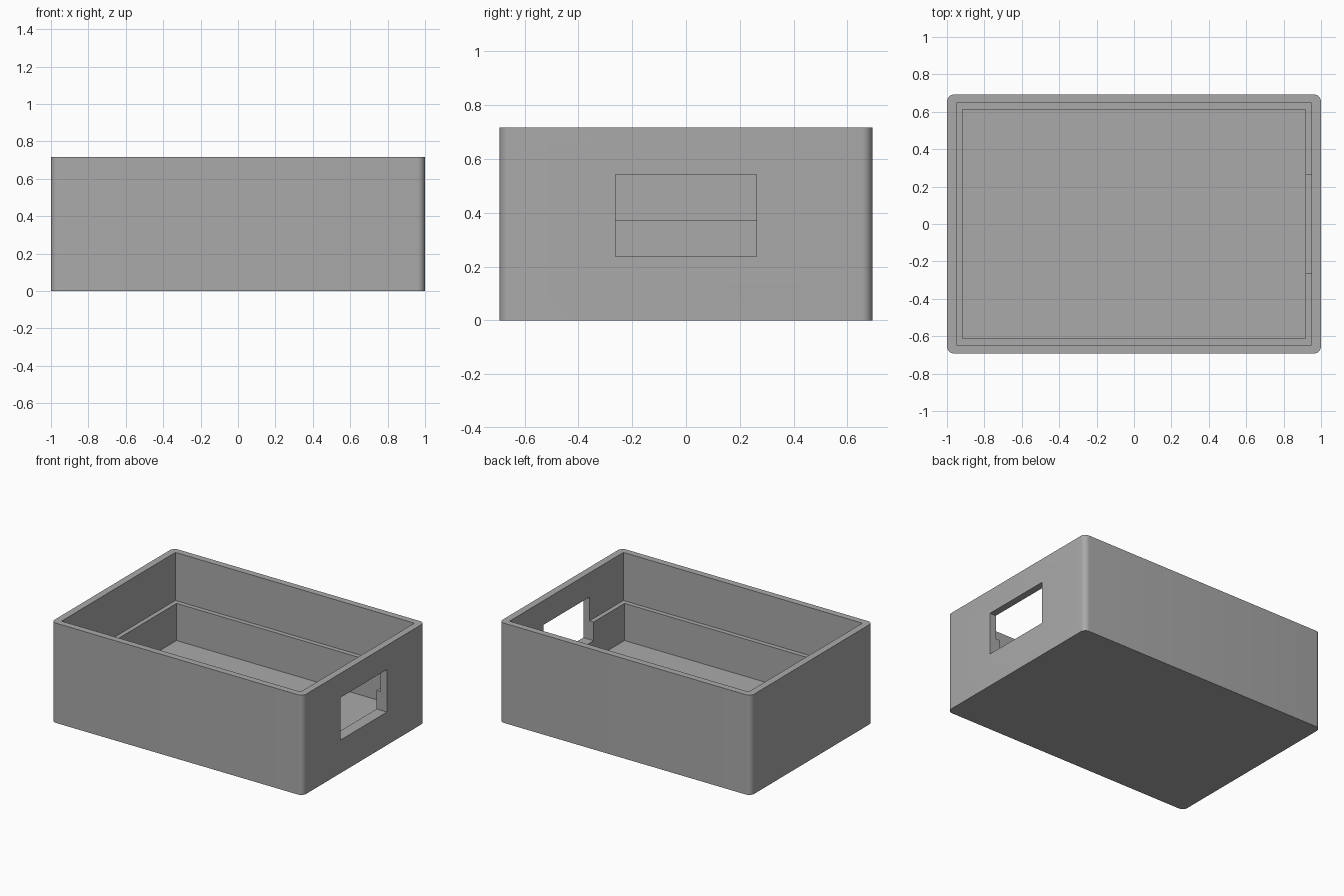
import bpy

cube = bpy.data.objects.get("Cube")
if cube:
    bpy.data.objects.remove(cube, do_unlink=True)

HEIGHT, LEDGE, FLOOR = 0.717, 0.372, 0.105

# Single grey plastic
grey = bpy.data.materials.new("grey_plastic")
grey.use_nodes = True
colour = (0.4, 0.4, 0.4, 1)
grey.diffuse_color = colour
grey.node_tree.nodes["Principled BSDF"].inputs["Base Color"].default_value = colour


def block(name, low, high):
    """Axis-aligned block between two opposite corners."""
    bpy.ops.mesh.primitive_cube_add(size=1)
    ob = bpy.context.object
    ob.name = name
    ob.location = [(a + b) / 2 for a, b in zip(low, high)]
    ob.scale = [b - a for a, b in zip(low, high)]
    bpy.ops.object.transform_apply(location=True, scale=True)
    ob.data.materials.append(grey)
    return ob


def apply_modifier(ob, mod):
    bpy.ops.object.select_all(action="DESELECT")
    bpy.context.view_layer.objects.active = ob
    ob.select_set(True)
    bpy.ops.object.modifier_apply(modifier=mod.name)


def cut(ob, cutter):
    mod = ob.modifiers.new("cut", "BOOLEAN")
    mod.operation = "DIFFERENCE"
    mod.solver = "EXACT"
    mod.object = cutter
    apply_modifier(ob, mod)
    bpy.data.objects.remove(cutter, do_unlink=True)


# Outer shell with rounded upright corners
box = block("open_box", (-1, -0.693, 0), (1, 0.693, HEIGHT))
weights = box.data.attributes.new("bevel_weight_edge", "FLOAT", "EDGE")
for edge in box.data.edges:
    a, b = (box.data.vertices[i].co for i in edge.vertices)
    weights.data[edge.index].value = float(abs(a.z - b.z) > 0.1)
bevel = box.modifiers.new("corners", "BEVEL")
bevel.limit_method = "WEIGHT"
bevel.width = 0.04
bevel.segments = 8
apply_modifier(box, bevel)

# Wide upper cavity, leaving a ledge around the narrower lower one
cut(box, block("upper_cavity", (-0.95, -0.646, LEDGE), (0.95, 0.646, 1)))
cut(box, block("lower_cavity", (-0.918, -0.613, FLOOR), (0.918, 0.613, LEDGE + 0.1)))

# Rectangular opening through one end wall
cut(box, block("end_opening", (0.8, -0.262, 0.238), (1.2, 0.262, 0.543)))

bpy.ops.object.select_all(action="DESELECT")
bpy.context.view_layer.objects.active = box
box.select_set(True)
bpy.ops.object.shade_smooth_by_angle(angle=0.52)
